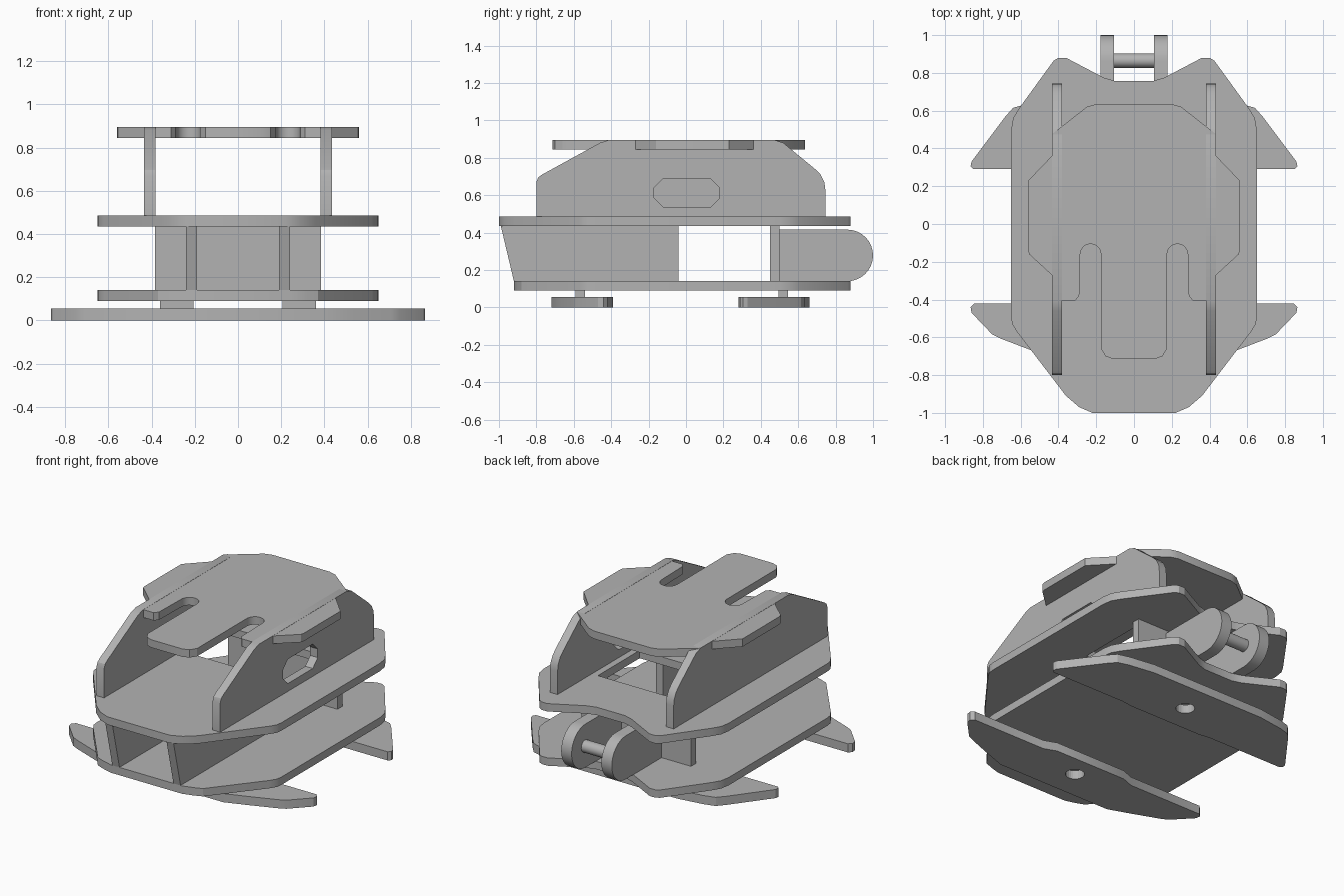
import bpy, bmesh, math
from mathutils import Vector

cube = bpy.data.objects.get("Cube")
if cube:
    bpy.data.objects.remove(cube)

grey = bpy.data.materials.new("plain_grey")
grey.use_nodes = True
grey.diffuse_color = (0.45, 0.45, 0.45, 1)
grey.node_tree.nodes["Principled BSDF"].inputs["Base Color"].default_value = (0.45, 0.45, 0.45, 1)


def slab(name, outline, axis, start, end):
    """Extrude a 2D outline along x or z from start to end."""
    bm = bmesh.new()
    place = (lambda a, b: (a, b, start)) if axis == "z" else (lambda a, b: (start, a, b))
    face = bm.faces.new([bm.verts.new(place(a, b)) for a, b in outline])
    moved = bmesh.ops.extrude_face_region(bm, geom=[face])["geom"]
    shift = Vector((0, 0, end - start)) if axis == "z" else Vector((end - start, 0, 0))
    bmesh.ops.translate(bm, vec=shift, verts=[v for v in moved if isinstance(v, bmesh.types.BMVert)])
    bmesh.ops.recalc_face_normals(bm, faces=bm.faces)
    mesh = bpy.data.meshes.new(name)
    bm.to_mesh(mesh)
    bm.free()
    mesh.materials.append(grey)
    obj = bpy.data.objects.new(name, mesh)
    bpy.context.collection.objects.link(obj)
    return obj


def mirrored(half):
    return half + [(-x, y) for x, y in reversed(half)]


def rect(a0, a1, b0, b1):
    return [(a0, b0), (a1, b0), (a1, b1), (a0, b1)]


def arc(a, b, r, first, last, n):
    angles = [math.radians(first + (last - first) * i / n) for i in range(n + 1)]
    return [(a + r * math.cos(t), b + r * math.sin(t)) for t in angles]


def cut(obj, outline, axis, start, end):
    cutter = slab(obj.name + "_cutter", outline, axis, start, end)
    cutter.hide_render = True
    cutter.hide_viewport = True
    mod = obj.modifiers.new("opening", "BOOLEAN")
    mod.operation = "DIFFERENCE"
    mod.solver = "EXACT"
    mod.object = cutter


# Main deck plates, sharing the same sides and notched rear
deck_side = [(0.62, -0.57), (0.645, -0.53), (0.65, -0.49), (0.65, 0.5), (0.64, 0.56), (0.61, 0.61),
             (0.425, 0.865), (0.4, 0.88), (0.36, 0.88), (0.16, 0.775), (0.1, 0.757)]
slab("lower_deck", mirrored([(0.25, -0.92), (0.32, -0.9), (0.37, -0.88)] + deck_side), "z", 0.09, 0.14)
upper = slab("upper_deck", mirrored([(0.22, -1), (0.29, -0.97), (0.36, -0.91)] + deck_side), "z", 0.435, 0.485)
cut(upper, rect(-0.34, 0.34, -0.02, 0.4), "z", 0.4, 0.5)

# Roof plate with front tongue and two slots
slot = [(0.23 - a, b) for a, b in arc(0, -0.16, 0.055, 0, 180, 8)]
roof_half = ([(0.11, -0.715), (0.15, -0.7), (0.175, -0.66)] + slot +
             [(0.29, -0.38), (0.31, -0.405), (0.435, -0.405), (0.435, -0.27), (0.555, -0.16),
              (0.56, -0.14), (0.56, 0.23), (0.435, 0.36), (0.435, 0.475), (0.25, 0.62), (0.2, 0.635)])
slab("roof_plate", mirrored(roof_half), "z", 0.845, 0.895)

# Upright side walls; only the left one has a window
wall = [(-0.8, 0.48), (-0.8, 0.67), (-0.79, 0.695), (-0.77, 0.71), (-0.46, 0.88), (-0.41, 0.896),
        (0.47, 0.896), (0.52, 0.88), (0.69, 0.74), (0.72, 0.71), (0.74, 0.67), (0.745, 0.63), (0.745, 0.48)]
window = [(-0.17, 0.585), (-0.12, 0.535), (0.13, 0.535), (0.18, 0.585),
          (0.18, 0.64), (0.13, 0.69), (-0.12, 0.69), (-0.17, 0.64)]
rib = [(-0.92, 0.14), (-0.04, 0.14), (-0.04, 0.435), (-0.99, 0.435)]
lug = [(0.5, 0.14)] + arc(0.862, 0.278, 0.138, -90, 90, 16) + [(0.5, 0.416)]
for side, s in (("left", 1), ("right", -1)):
    panel = slab(side + "_side_wall", wall, "x", s * 0.382, s * 0.435)
    if s == 1:
        cut(panel, window, "x", 0.3, 0.5)
    # Front ribs between the decks and hinge lugs at the rear
    slab(side + "_front_rib", rib, "x", s * 0.19, s * 0.24)
    hinge = slab(side + "_hinge_lug", lug, "x", s * 0.105, s * 0.178)
    # Tabs joining the skids to the lower deck
    for end, y in (("front", -0.565), ("rear", 0.52)):
        slab(f"{side}_{end}_tab", rect(s * 0.205, s * 0.36, y - 0.025, y + 0.025), "z", 0.05, 0.095)

slab("rear_bulkhead", rect(0.45, 0.5, 0.14, 0.435), "x", -0.385, 0.385)
slab("hinge_pin", arc(0.865, 0.278, 0.038, 0, 345, 23), "x", -0.11, 0.11)

# Skid plates under the body, each with a round hole
front_skid = [(0.4, -0.72), (0.54, -0.67), (0.71, -0.605), (0.75, -0.585), (0.86, -0.47), (0.865, -0.44),
              (0.845, -0.42), (0.33, -0.42), (0.25, -0.39)]
rear_skid = [(0.25, 0.28), (0.33, 0.29), (0.85, 0.29), (0.865, 0.305), (0.86, 0.33), (0.68, 0.57),
             (0.64, 0.615), (0.57, 0.635), (0.4, 0.66)]
for name, half, y in (("front_skid", front_skid, -0.53), ("rear_skid", rear_skid, 0.46)):
    skid = slab(name, mirrored(half), "z", 0, 0.055)
    cut(skid, arc(0, y, 0.055, 0, 345, 23), "z", -0.1, 0.08)

# Smooth the rounded edges while keeping the corners crisp
bpy.ops.object.select_all(action="DESELECT")
for obj in bpy.context.collection.objects:
    if obj.type == "MESH" and not obj.hide_viewport:
        obj.select_set(True)
        bpy.context.view_layer.objects.active = obj
bpy.ops.object.shade_smooth_by_angle(angle=math.radians(25))
